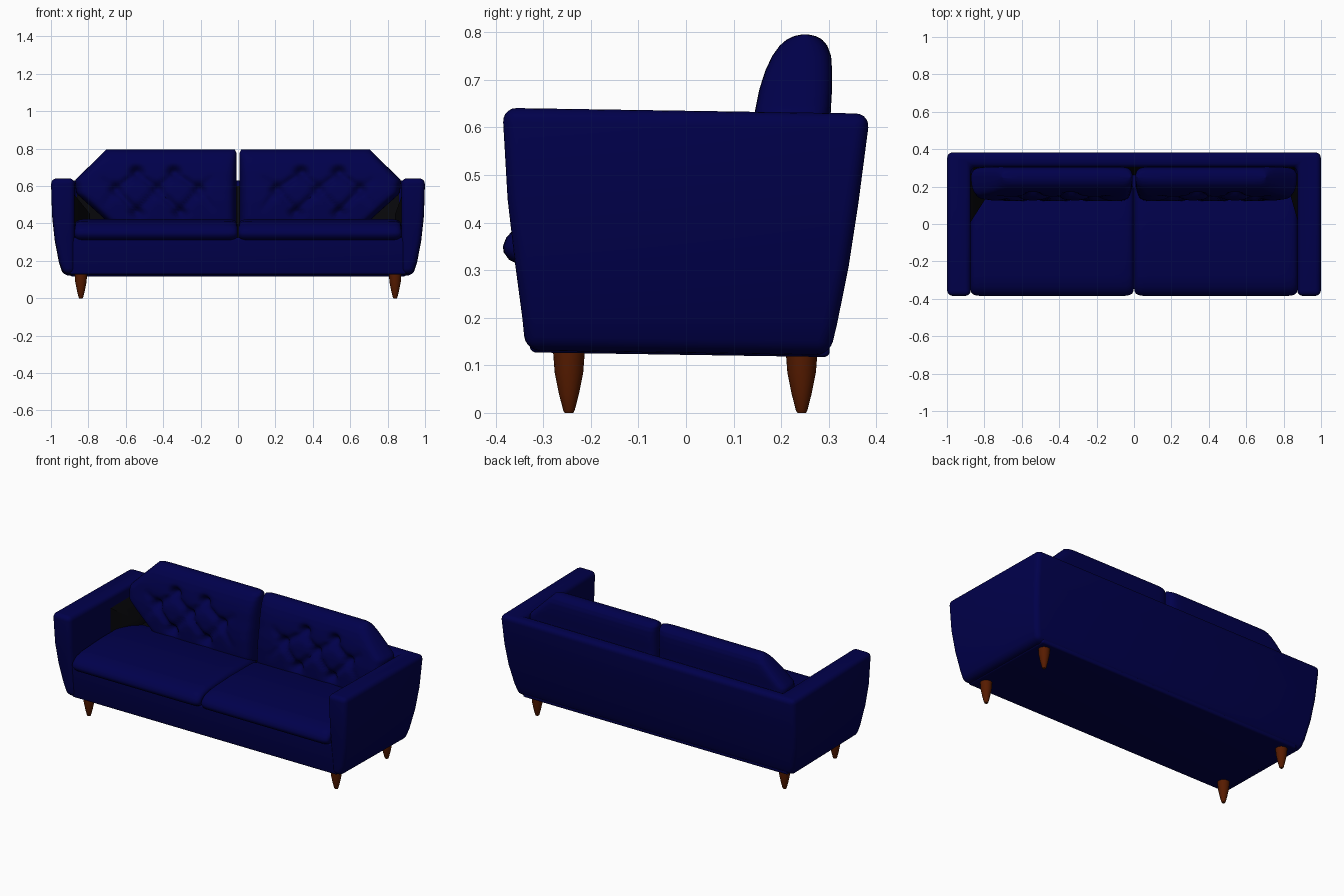
import bpy, bmesh, math
from mathutils import Vector

if "Cube" in bpy.data.objects:
    bpy.data.objects.remove(bpy.data.objects["Cube"])


def material(name, rgb):
    m = bpy.data.materials.new(name)
    m.diffuse_color = (*rgb, 1)
    m.use_nodes = True
    m.node_tree.nodes["Principled BSDF"].inputs["Base Color"].default_value = m.diffuse_color
    return m


navy = material("navy fabric", (0.0, 0.0, 0.070))
wood = material("reddish wood", (0.095, 0.011, 0.0))
black = material("black lining", (0.002, 0.002, 0.003))


def loft(name, rings, mat, bevel=0, angle=40):
    """Join equal-length closed rings into a capped solid."""
    bm = bmesh.new()
    rows = [[bm.verts.new(p) for p in r] for r in rings]
    n = len(rows[0])
    for a, b in zip(rows, rows[1:]):
        for i in range(n):
            j = (i + 1) % n
            bm.faces.new((a[i], a[j], b[j], b[i]))
    bm.faces.new(rows[0])
    bm.faces.new(rows[-1])
    bmesh.ops.recalc_face_normals(bm, faces=bm.faces[:])
    me = bpy.data.meshes.new(name)
    bm.to_mesh(me)
    bm.free()
    me.materials.append(mat)
    ob = bpy.data.objects.new(name, me)
    bpy.context.collection.objects.link(ob)
    bpy.ops.object.select_all(action='DESELECT')
    ob.select_set(True)
    bpy.context.view_layer.objects.active = ob
    if bevel:
        mod = ob.modifiers.new("soft edges", 'BEVEL')
        mod.width, mod.segments, mod.angle_limit = bevel, 5, math.radians(35)
        bpy.ops.object.modifier_apply(modifier=mod.name)
    bpy.ops.object.shade_smooth_by_angle(angle=math.radians(angle))
    return ob


def tilt(x, y, z):
    # the frame drops slightly towards the back
    return (x, y, z - 0.012 * (y + 0.385) / 0.77)


# U-shaped shell: both arms and the back, flaring outwards with height
shell = []
for z, xo, yf, yi, yb in [(0.132, 0.935, -0.337, 0.23, 0.302),
                          (0.20, 0.957, -0.344, 0.24, 0.318),
                          (0.32, 0.980, -0.360, 0.26, 0.342),
                          (0.45, 0.994, -0.375, 0.28, 0.362),
                          (0.641, 1.0, -0.386, 0.31, 0.387)]:
    xi = 0.873
    shell.append([tilt(x, y, z) for x, y in
                  [(-xo, yf), (-xi, yf), (-xi, yi), (xi, yi),
                   (xi, yf), (xo, yf), (xo, yb), (-xo, yb)]])
frame = loft("arms_and_back", shell, navy, bevel=0.03)

# Black lining on the inside of the back, hidden behind the cushions
frame.data.materials.append(black)
for p in frame.data.polygons:
    if p.normal.y < -0.8 and p.center.y > 0.1 and p.center.z < 0.6:
        p.material_index = 1

# Base with the front rail
loft("base", [[tilt(x, y, z) for x, y in
               [(-0.9, yf), (0.9, yf), (0.9, yb), (-0.9, yb)]]
              for z, yf, yb in [(0.128, -0.327, 0.302), (0.325, -0.350, 0.30)]],
     navy, bevel=0.012)

# Seat cushions: side profile swept along x with rounded ends
SEAT = [(-0.350, 0.311), (-0.372, 0.322), (-0.383, 0.337), (-0.385, 0.350),
        (-0.378, 0.368), (-0.362, 0.386), (-0.335, 0.402), (-0.28, 0.414),
        (-0.1, 0.424), (0.12, 0.422), (0.2, 0.40), (0.22, 0.36), (0.2, 0.311)]


def seat_cushion(name, side):
    rings = []
    for k in range(41):
        u = -math.cos(math.pi * k / 40)
        x = 0.003 + 0.870 * (u + 1) / 2
        e = math.sqrt(max(0, 1 - abs(u) ** 24))
        rings.append([(side * x, -0.08 + (y + 0.08) * (0.9 + 0.1 * e),
                       0.35 + (z - 0.35) * (0.55 + 0.45 * e)) for y, z in SEAT])
    loft(name, rings, navy)


# Tufted back cushions
BUTTONS = [Vector(p) for p in [(0.34, 0.67), (0.54, 0.67), (0.21, 0.58), (0.43, 0.58),
                               (0.65, 0.58), (0.31, 0.46), (0.54, 0.46)]]
# the outermost creases fade out towards the cushion rim
RIM = [Vector(p) for p in [(0.12, 0.66), (0.12, 0.46), (0.74, 0.65), (0.73, 0.48)]]
CREASES = [(a, b) for i, a in enumerate(BUTTONS) for b in BUTTONS[i + 1:] + RIM
           if (a - b).length < 0.175]
OUTER = [(0.38, 0.67), (0.43, 0.72), (0.56, 0.865), (0.63, 0.872), (0.785, 0.715), (0.80, 0.70)]
# height, front depth and back depth of the cushion's side profile
SIDE = [(0.38, 0.115, 0.052), (0.42, 0.128, 0.055), (0.52, 0.126, 0.055), (0.58, 0.118, 0.055),
        (0.63, 0.106, 0.054), (0.68, 0.096, 0.057), (0.72, 0.083, 0.057), (0.75, 0.069, 0.055),
        (0.772, 0.053, 0.047), (0.785, 0.038, 0.036), (0.792, 0.023, 0.023), (0.795, 0.008, 0.008)]


def sample(table, z, col):
    for a, b in zip(table, table[1:]):
        if z <= b[0]:
            return a[col] + (b[col] - a[col]) * (z - a[0]) / (b[0] - a[0])
    return table[-1][col]


def tuft(x, z):
    p = Vector((x, z))
    dent = max(math.exp(-((p - b).length / 0.032) ** 2) for b in BUTTONS) * 0.055
    fold = 0
    for a, b in CREASES:
        t = min(1, max(0, (p - a).dot(b - a) / (b - a).length_squared))
        fade = 1 - t if b in RIM else 1
        fold = max(fold, fade * math.exp(-((p - a.lerp(b, t)).length / 0.018) ** 2))
    return max(dent, 0.022 * fold)


def back_cushion(name, side):
    rings, cols, rows = [], 72, 46
    for r in range(rows + 1):
        z = 0.39 + 0.405 * math.sin(math.pi / 2 * r / rows)
        front, back = sample(SIDE, z, 1), sample(SIDE, z, 2)
        xi, xo = 0.007, sample(OUTER, z, 1)
        if z > 0.775:
            xi += 0.5 * (z - 0.775)
        ring = []
        for c in range(2 * cols):
            u = -math.cos(math.pi * c / cols)
            x = xi + (xo - xi) * (u + 1) / 2
            e = math.sqrt(max(0, 1 - abs(u) ** 20))
            if c <= cols:
                y = 0.25 - e * (front - tuft(x, z) * min(1, front / 0.06))
            else:
                y = 0.25 + e * back
            ring.append((side * x, y, z))
        rings.append(ring)
    loft(name, rings, navy, angle=60)


# Black gusset filling the corner between arm, seat and back cushion
def gusset(name, side, inner):
    rings = [[(side * x, y, z) for x, y, z in
              [(0.88, 0.0, za), (inner, 0.14, zi), (inner, 0.27, zi), (0.88, 0.27, za)]]
             for za, zi in [(0.40, 0.40), (0.56, 0.45)]]
    loft(name, rings, black)


# Tapered round legs
def leg(name, x, y):
    loft(name, [[(x + r * math.cos(a), y + r * math.sin(a), z)
                 for a in (math.tau * i / 16 for i in range(16))]
                for z, r in [(0, 0.009), (0.005, 0.012), (0.04, 0.021),
                             (0.085, 0.030), (0.15, 0.035)]], wood)


for side, label in [(-1, "left"), (1, "right")]:
    seat_cushion(label + "_seat_cushion", side)
    back_cushion(label + "_back_cushion", side)
    gusset(label + "_gusset", side, 0.79 if side < 0 else 0.84)
    leg(label + "_front_leg", side * 0.84, -0.246)
    leg(label + "_back_leg", side * 0.84, 0.243)
